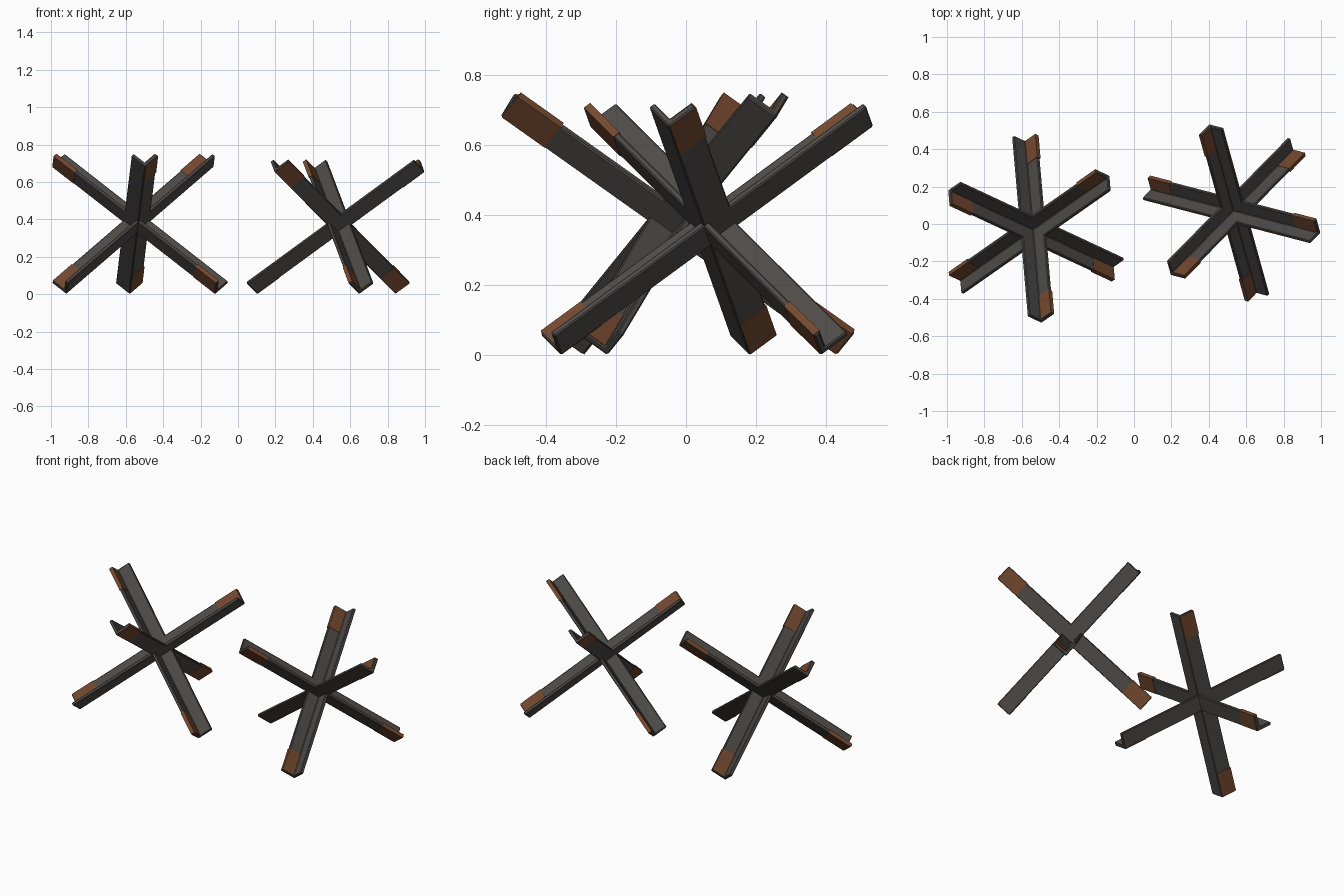
import bpy, math
from mathutils import Matrix, Vector

if "Cube" in bpy.data.objects:
    bpy.data.objects.remove(bpy.data.objects["Cube"])

W, T = 0.10, 0.02         # flange width and thickness
HALF = 0.59               # half beam length
DROP = 0.035              # beam axis above the outer corner
C, S = math.sqrt(2 / 3), math.sqrt(1 / 3)   # mutually perpendicular beams


def material(name, rgb):
    m = bpy.data.materials.new(name)
    m.diffuse_color = (*rgb, 1)
    m.use_nodes = True
    m.node_tree.nodes["Principled BSDF"].inputs["Base Color"].default_value = m.diffuse_color
    return m


STEEL = material("dark_steel", (0.075, 0.069, 0.063))
RUST = material("rust", (0.17, 0.065, 0.028))


def prism(name, profile, z0, z1, matrix, mat, bevel):
    """Extrude a profile given in flange coordinates (p, q) along the beam."""
    r = math.sqrt(0.5)
    pts = [((p - q) * r, (p + q) * r - DROP) for p, q in profile]
    n = len(pts)
    verts = [(x, y, z) for z in (z0, z1) for x, y in pts]
    faces = [tuple(reversed(range(n))), tuple(range(n, 2 * n))]
    faces += [(i, (i + 1) % n, n + (i + 1) % n, n + i) for i in range(n)]
    me = bpy.data.meshes.new(name)
    me.from_pydata(verts, [], faces)
    me.materials.append(mat)
    ob = bpy.data.objects.new(name, me)
    ob.matrix_world = matrix
    bpy.context.collection.objects.link(ob)
    if bevel:
        b = ob.modifiers.new("edge_chamfer", 'BEVEL')
        b.width, b.segments = bevel, 1


ANGLE = [(0, 0), (W, 0), (W, T), (T, T), (T, W), (0, W)]
G = 0.002
PATCH = [(0.003, -G), (W + G, -G), (W + G, T + G), (0.003, T + G)]


def hedgehog(label, x, y, azimuth, scale):
    # lowest outer corners rest on the ground
    z = scale * (HALF * S + DROP * C)
    for k in range(3):
        a = math.radians(azimuth + 120 * k)
        d = Vector((C * math.cos(a), C * math.sin(a), S))
        u = Vector((-S * math.cos(a), -S * math.sin(a), C))
        rot = Matrix((u.cross(d), u, d)).transposed().to_4x4()
        m = Matrix.Translation((x, y, z)) @ rot @ Matrix.Scale(scale, 4)
        # angle-iron beam
        prism(f"{label}_beam_{k + 1}", ANGLE, -HALF, HALF, m, STEEL, 0.004)
        # rusted sleeves on one flange at both ends
        for end, z0, z1 in (("upper", HALF - 0.155, HALF - 0.004),
                            ("lower", -HALF + 0.004, -HALF + 0.155)):
            prism(f"{label}_rust_{end}_{k + 1}", PATCH, z0, z1, m, RUST, 0)


hedgehog("left_barrier", -0.54, -0.03, -85, 1.0)
hedgehog("right_barrier", 0.532, 0.071, 105.5, 0.96)
